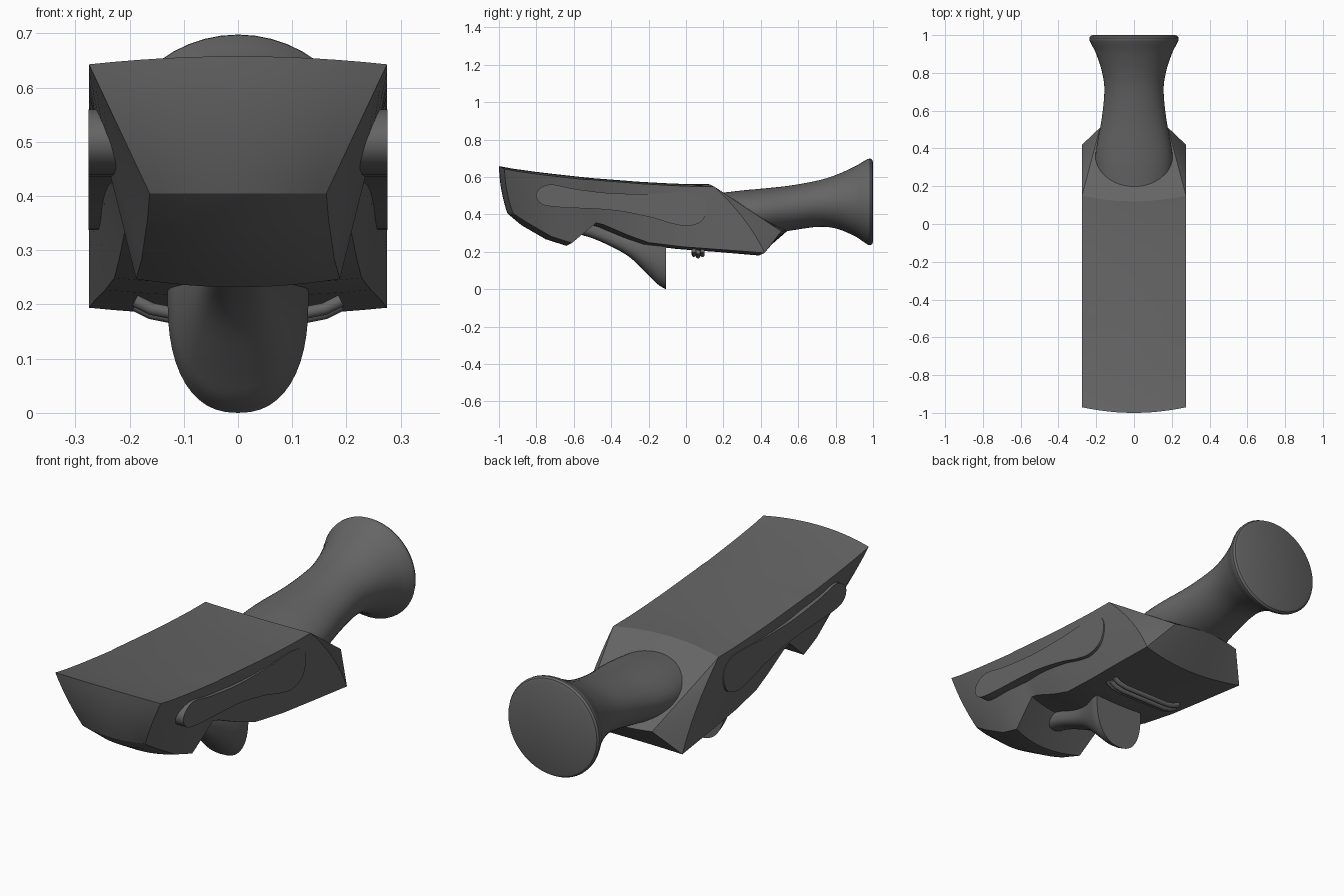
import bpy, bmesh, math
from mathutils import Vector

if "Cube" in bpy.data.objects:
    bpy.data.objects.remove(bpy.data.objects["Cube"])

grey = bpy.data.materials.new("dark_grey")
grey.diffuse_color = (.13, .13, .13, 1)
grey.use_nodes = True
grey.node_tree.nodes["Principled BSDF"].inputs["Base Color"].default_value = grey.diffuse_color


def finish(bm, name, angle=28):
    bmesh.ops.remove_doubles(bm, verts=bm.verts, dist=0.0005)
    bmesh.ops.recalc_face_normals(bm, faces=bm.faces)
    mesh = bpy.data.meshes.new(name)
    bm.to_mesh(mesh)
    bm.free()
    mesh.shade_smooth()
    mesh.set_sharp_from_angle(angle=math.radians(angle))
    mesh.materials.append(grey)
    ob = bpy.data.objects.new(name, mesh)
    bpy.context.collection.objects.link(ob)
    return ob


def spline(pts, steps, closed=False):
    """Catmull-Rom resampling of tuples of any length."""
    pts = [Vector(p) for p in pts]
    n = len(pts)
    get = (lambda i: pts[i % n]) if closed else (lambda i: pts[max(0, min(n - 1, i))])
    out = []
    for i in range(n if closed else n - 1):
        a, b, c, d = (get(i + k) for k in (-1, 0, 1, 2))
        for s in range(steps):
            t = s / steps
            out.append(0.5 * (2 * b + (c - a) * t + (2 * a - 5 * b + 4 * c - d) * t * t
                              + (3 * b - a - 3 * c + d) * t ** 3))
    return out if closed else out + [pts[-1]]


def loft(name, sections, power=1.0, sides=48):
    """Upright oval sections along y: (y, top, bottom, half width)."""
    bm = bmesh.new()
    rings = []
    for y, top, bot, rx in sections:
        ring = []
        for k in range(sides):
            a = math.tau * k / sides
            c, s = math.cos(a), math.sin(a)
            x = math.copysign(abs(c) ** power, c) * rx
            z = (top + bot) / 2 + math.copysign(abs(s) ** power, s) * (top - bot) / 2
            ring.append(bm.verts.new((x, y, z)))
        rings.append(ring)
    for a, b in zip(rings, rings[1:]):
        for k in range(sides):
            j = (k + 1) % sides
            bm.faces.new((a[k], a[j], b[j], b[k]))
    bm.faces.new(rings[0])
    bm.faces.new(rings[-1])
    return finish(bm, name)


# Body: stations of top y, top z, bottom y, bottom z, top half width, bottom half width, crown
stations = [
    (-1.00, .658, -.955, .405, .275, .163, .015),
    (-.93, .645, -.88, .342, .275, .167, .015),
    (-.80, .627, -.75, .267, .275, .178, .015),
    (-.68, .613, -.64, .232, .275, .188, .015),
    (-.58, .602, -.54, .315, .275, .202, .015),
    (-.54, .598, -.51, .343, .275, .204, .012),
    (-.49, .593, -.47, .333, .275, .207, .012),
    (-.36, .583, -.34, .277, .275, .218, .012),
    (-.26, .575, -.23, .237, .275, .228, .012),
    (-.12, .567, -.05, .215, .275, .245, .012),
    (.00, .562, .18, .198, .275, .262, .012),
    (.12, .563, .39, .180, .275, .275, .014),
    (.54, .31, .54, .31, .18, .18, 0),
]
NU, NV = 12, 8
last = len(stations) - 1
bm = bmesh.new()
grid = {}
for i, (ty, tz, by, bz, tx, bx, crown) in enumerate(stations):
    for j in range(NU + 1):
        for k in range(NV + 1):
            u, v = 2 * j / NU - 1, k / NV
            if j in (0, NU) or k in (0, NV) or i == 0:
                y = ty + (by - ty) * v + (-.03 if i == last else .03) * u * u
                y += {0: -.04, last - 1: .11, last - 2: .05}.get(i, 0) * v * (1 - v)
                z = tz + (bz - tz) * v - crown * u * u * (1 - (1 if i == 0 else 2) * v)
                grid[i, j, k] = bm.verts.new((u * (tx + (bx - tx) * v), y, z))


def quad(*keys):
    bm.faces.new([grid[key] for key in keys])


for i in range(last):
    for k in (0, NV):
        for j in range(NU):
            quad((i, j, k), (i + 1, j, k), (i + 1, j + 1, k), (i, j + 1, k))
    for j in (0, NU):
        for k in range(NV):
            quad((i, j, k), (i + 1, j, k), (i + 1, j, k + 1), (i, j, k + 1))
for j in range(NU):
    for k in range(NV):
        quad((0, j, k), (0, j + 1, k), (0, j + 1, k + 1), (0, j, k + 1))
finish(bm, "body", 18)

# Flared rear handle
handle = spline([(.15, .51, .31, .185), (.3, .528, .29, .203), (.4, .537, .29, .2),
                 (.55, .553, .312, .172), (.7, .58, .333, .157), (.8, .61, .325, .168),
                 (.9, .655, .285, .2), (.95, .684, .252, .225), (.973, .697, .237, .236)], 4)
handle += [(.985, .698, .235, .237), (.995, .692, .241, .231), (1.0, .68, .253, .219)]
loft("rear_handle", handle)

# Flared lower stem with a flat rear face
stem = spline([(-.58, .38, .295, .05), (-.5, .36, .272, .05), (-.4, .32, .228, .056),
               (-.3, .30, .17, .072), (-.2, .33, .075, .105), (-.15, .38, .025, .123),
               (-.108, .42, 0, .13)], 4)
loft("lower_stem", stem, power=.85)

# Side inlays
outline = spline([(-.797, .52), (-.73, .56), (-.6, .537), (-.4, .513), (-.17, .51), (.0, .518),
                  (.09, .495), (.113, .435), (.085, .365), (.01, .338), (-.08, .352),
                  (-.2, .387), (-.4, .423), (-.7, .44), (-.785, .465)], 5, closed=True)
for side, label in ((-1, "left"), (1, "right")):
    bm = bmesh.new()
    face = bm.faces.new([bm.verts.new((side * .15, y, z)) for y, z in outline])
    ext = bmesh.ops.extrude_face_region(bm, geom=[face])
    moved = [g for g in ext["geom"] if isinstance(g, bmesh.types.BMVert)]
    bmesh.ops.translate(bm, vec=(side * .126, 0, 0), verts=moved)
    finish(bm, label + "_inlay", 35)

# Ribs across the underside
for n, (y, drop) in enumerate(((.042, .008), (.065, 0), (.088, .008))):
    curve = bpy.data.curves.new("underside_rib", 'CURVE')
    curve.dimensions = '3D'
    curve.bevel_depth = .012
    curve.bevel_resolution = 3
    curve.use_fill_caps = True
    curve.materials.append(grey)
    path = [(-.19, .199), (-.16, .184), (-.12, .176), (.12, .176), (.16, .184), (.19, .199)]
    line = curve.splines.new('POLY')
    line.points.add(len(path) - 1)
    for p, (x, z) in zip(line.points, path):
        p.co = (x, y, z + drop, 1)
    bpy.context.collection.objects.link(bpy.data.objects.new(f"underside_rib_{n + 1}", curve))
